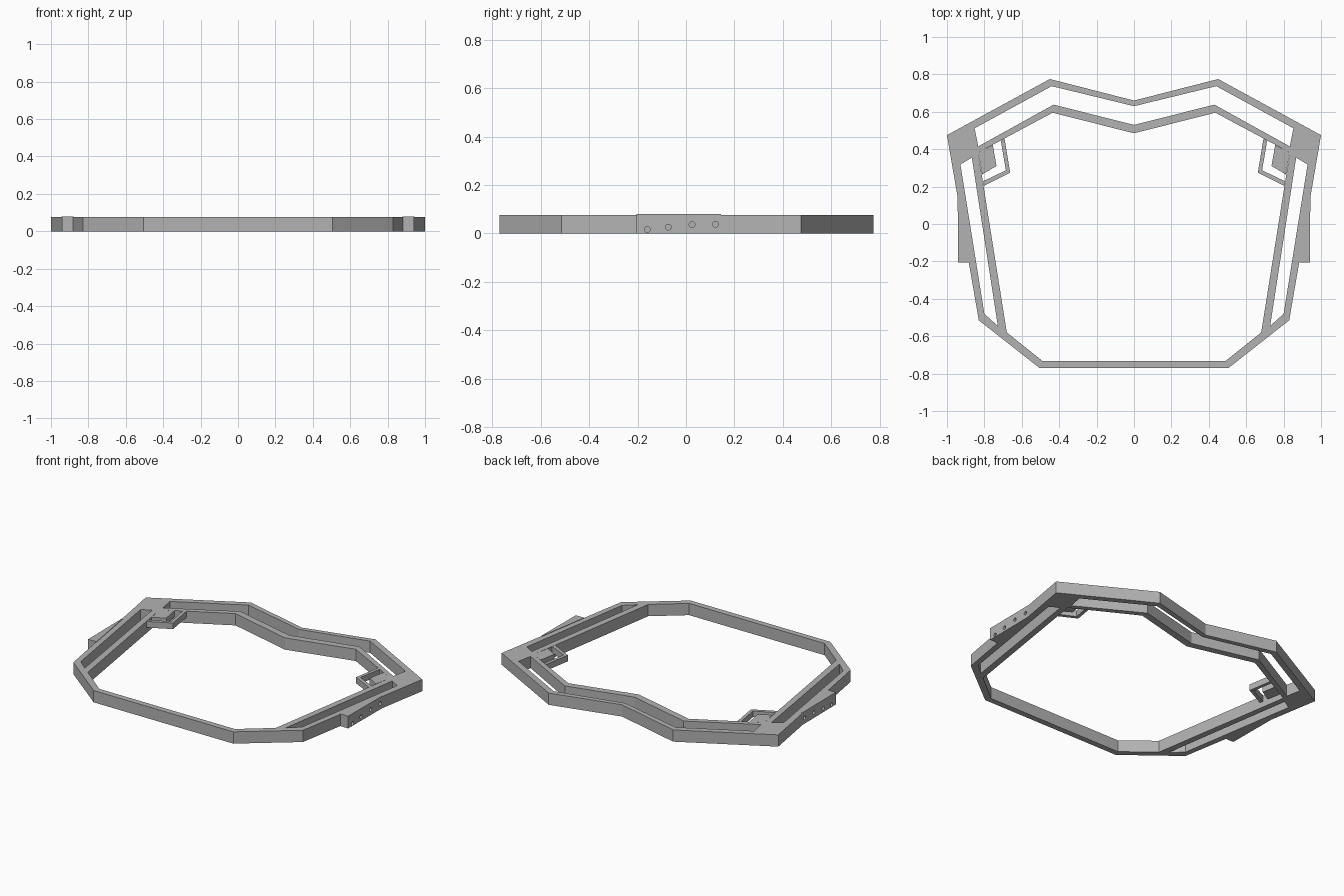
import bpy
import bmesh
from math import pi
from mathutils import Matrix, Vector

cube = bpy.data.objects.get("Cube")
if cube:
    bpy.data.objects.remove(cube)

grey = bpy.data.materials.new("plain_grey")
grey.use_nodes = True
colour = (0.45, 0.45, 0.45, 1)
grey.diffuse_color = colour
grey.node_tree.nodes["Principled BSDF"].inputs["Base Color"].default_value = colour

TOP = 0.077


def flip(points):
    return [(-x, y) for x, y in reversed(points)]


def symmetric(half):
    """Close a half outline that starts and ends on the centre line."""
    return half + flip(half)[1:-1]


def add_object(name, bm):
    bmesh.ops.recalc_face_normals(bm, faces=bm.faces)
    mesh = bpy.data.meshes.new(name)
    bm.to_mesh(mesh)
    bm.free()
    mesh.materials.append(grey)
    obj = bpy.data.objects.new(name, mesh)
    bpy.context.collection.objects.link(obj)
    return obj


def prism(name, loops, low, high):
    """Extrude an outline, with any further loops as openings."""
    bm = bmesh.new()
    for loop in loops:
        verts = [bm.verts.new((x, y, low)) for x, y in loop]
        for a, b in zip(verts, verts[1:] + verts[:1]):
            bm.edges.new((a, b))
    bmesh.ops.triangle_fill(bm, use_beauty=True, edges=bm.edges[:])
    result = bmesh.ops.extrude_face_region(bm, geom=bm.faces[:])
    moved = [v for v in result["geom"] if isinstance(v, bmesh.types.BMVert)]
    bmesh.ops.translate(bm, verts=moved, vec=(0, 0, high - low))
    return add_object(name, bm)


# Main frame with its central opening, rear slot and two side slots
outer = [(0, 0.66), (0.45, 0.775), (1, 0.475), (0.83, -0.515), (0.505, -0.77), (0, -0.77)]
inner = [(0, 0.485), (0.435, 0.595), (0.833, 0.382), (0.68, -0.58), (0.49, -0.732), (0, -0.732)]
rear_slot = [(0, 0.63), (0.44, 0.737), (0.852, 0.512), (0.833, 0.415), (0.43, 0.638), (0, 0.53)]
side_slot = [(0.867, 0.355), (0.928, 0.318), (0.8, -0.48), (0.728, -0.545)]
frame = prism("frame", [symmetric(outer), symmetric(inner), symmetric(rear_slot),
                        side_slot, flip(side_slot)], 0, TOP)

# Parts repeated on each side
fin = [(0.943, 0.145), (0.94, -0.205), (0.88, -0.205), (0.937, 0.145)]
plate = [(0.755, 0.422), (0.735, 0.31), (0.812, 0.265), (0.833, 0.382)]
bracket = [(0.692, 0.456), (0.662, 0.275), (0.804, 0.203), (0.808, 0.228),
           (0.685, 0.287), (0.712, 0.445)]
drilled = [frame]
for side, place in (("left", list), ("right", flip)):
    drilled.append(prism(side + "_fin", [place(fin)], 0, 0.08))
    prism(side + "_plate", [place(plate)], 0.037, TOP)
    prism(side + "_bracket", [place(bracket)], 0.037, TOP)

# Small round holes drilled into the sides
bm = bmesh.new()
for side in (-1, 1):
    for y, z in ((-0.16, 0.016), (-0.073, 0.026), (0.025, 0.036), (0.122, 0.038)):
        matrix = Matrix.Translation(Vector((side * 0.93, y, z))) @ Matrix.Rotation(pi / 2, 4, "Y")
        bmesh.ops.create_cone(bm, cap_ends=True, segments=16, radius1=0.012,
                              radius2=0.012, depth=0.06, matrix=matrix)
cutter = add_object("hole_cutter", bm)
cutter.hide_render = True
cutter.hide_viewport = True
cutter.display_type = "WIRE"
for obj in drilled:
    cut = obj.modifiers.new("side_holes", "BOOLEAN")
    cut.operation = "DIFFERENCE"
    cut.solver = "EXACT"
    cut.object = cutter
